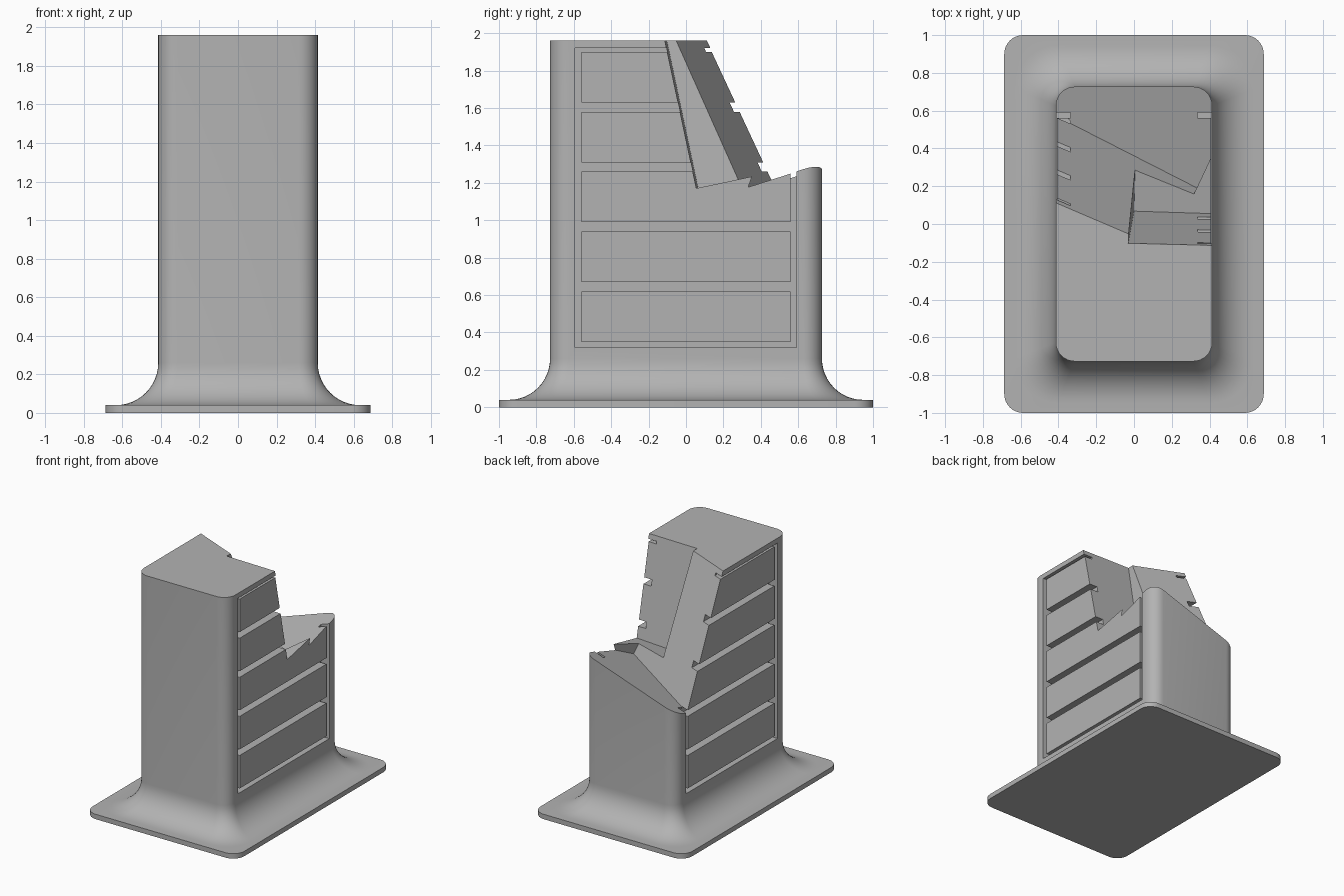
import bpy, bmesh, math
from mathutils import Vector

if "Cube" in bpy.data.objects:
    bpy.data.objects.remove(bpy.data.objects["Cube"])


def make_object(name, bm):
    bmesh.ops.recalc_face_normals(bm, faces=bm.faces)
    mesh = bpy.data.meshes.new(name)
    bm.to_mesh(mesh)
    bm.free()
    mesh.materials.append(stone)
    ob = bpy.data.objects.new(name, mesh)
    bpy.context.collection.objects.link(ob)
    return ob


def add_box(bm, origin, axes):
    """Parallelepiped from a corner and three edge vectors."""
    a, b, c = axes
    o = Vector(origin)
    v = [bm.verts.new(o + i * a + j * b + k * c)
         for k in (0, 1) for j in (0, 1) for i in (0, 1)]
    for f in ((0, 1, 3, 2), (4, 5, 7, 6), (0, 1, 5, 4),
              (2, 3, 7, 6), (0, 2, 6, 4), (1, 3, 7, 5)):
        bm.faces.new([v[i] for i in f])


def add_range_box(bm, x, y, z):
    add_box(bm, (x[0], y[0], z[0]), (Vector((x[1] - x[0], 0, 0)),
            Vector((0, y[1] - y[0], 0)), Vector((0, 0, z[1] - z[0]))))


def rounded_ring(bm, hx, hy, r, z, n=8):
    ring = []
    for q, (sx, sy) in enumerate(((1, 1), (-1, 1), (-1, -1), (1, -1))):
        for i in range(n + 1):
            a = math.pi / 2 * (q + i / n)
            ring.append(bm.verts.new((sx * (hx - r) + r * math.cos(a),
                                      sy * (hy - r) + r * math.sin(a), z)))
    return ring


def boolean(target, tool, operation):
    mod = target.modifiers.new(operation.lower(), 'BOOLEAN')
    mod.object, mod.operation, mod.solver = tool, operation, 'EXACT'
    bpy.context.view_layer.objects.active = target
    bpy.ops.object.modifier_apply(modifier=mod.name)
    bpy.data.objects.remove(tool)


# Dark grey for the whole tower
stone = bpy.data.materials.new("dark_grey")
stone.diffuse_color = (0.45, 0.45, 0.45, 1)
stone.use_nodes = True
stone.node_tree.nodes["Principled BSDF"].inputs["Base Color"].default_value = stone.diffuse_color

# Tower body: base plate, concave flare and straight rounded shaft
HX, HY, FLARE = 0.414, 0.727, 0.22
bm = bmesh.new()
rings = [rounded_ring(bm, 0.687, 1.0, 0.1, z) for z in (0, 0.04)]
for i in range(13):
    a = math.pi / 2 * i / 12
    t = FLARE * (1 - math.sin(a))
    z = 0.04 + FLARE * (1 - math.cos(a))
    rings.append(rounded_ring(bm, HX + t, HY + t, 0.1 + 0.6 * t, z))
rings.append(rounded_ring(bm, HX, HY, 0.1, 1.96))
for lo, hi in zip(rings, rings[1:]):
    for i in range(len(lo)):
        j = (i + 1) % len(lo)
        bm.faces.new((lo[i], lo[j], hi[j], hi[i]))
bm.faces.new(rings[0])
bm.faces.new(rings[-1])
tower = make_object("broken_tower", bm)

# Recess on both long sides, refilled with five raised panels
recess, panels = bmesh.new(), bmesh.new()
for s in (-1, 1):
    add_range_box(recess, sorted((s * 0.337, s * 0.6)), (-0.593, 0.59), (0.32, 1.92))
    for i in range(5):
        z = 0.35 + 0.32 * i
        add_range_box(panels, sorted((s * 0.3, s * 0.408)), (-0.56, 0.56), (z, z + 0.27))
boolean(tower, make_object("recess_cutter", recess), 'DIFFERENCE')
boolean(tower, make_object("side_panels", panels), 'UNION')

# Two tilted box bites form the broken top
bites = (
    ((0, 0.068, 1.158), (0.025, 1, 0.213), (-0.038, -0.213, 1), 1.5),
    ((0.345, 0.185, 1.108), (0.427, 1, 0.466), (-0.345, -0.327, 1), -2),
)
for corner, back, up, length in bites:
    b = Vector(back).normalized()
    w = Vector(up)
    w = (w - w.dot(b) * b).normalized()
    bm = bmesh.new()
    add_box(bm, corner, (b.cross(w) * length, b * 2, w * 2))
    boolean(tower, make_object("break_cutter", bm), 'DIFFERENCE')

bpy.ops.object.select_all(action='DESELECT')
tower.select_set(True)
bpy.context.view_layer.objects.active = tower
bpy.ops.object.shade_smooth_by_angle(angle=math.radians(30))
